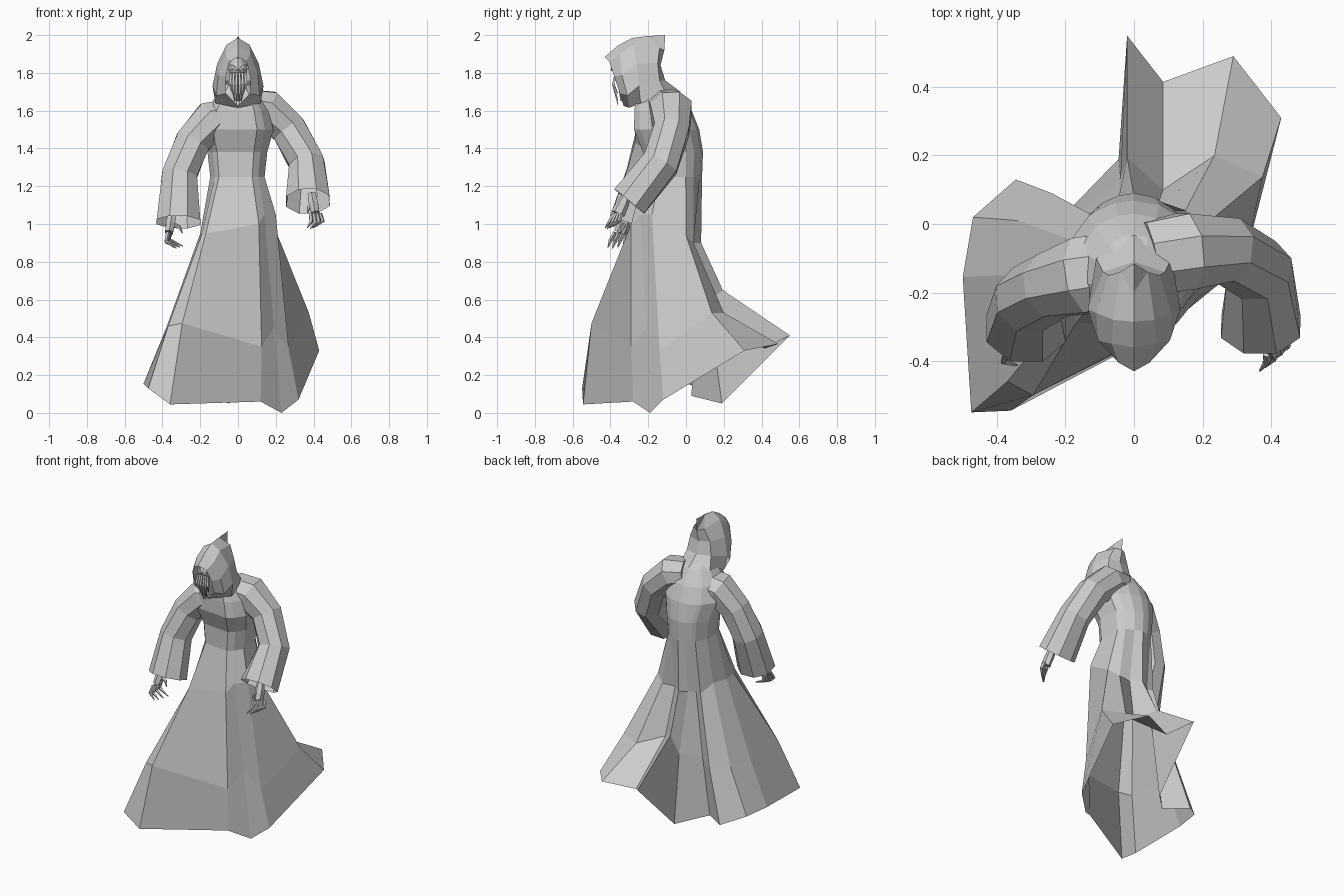
import bpy, bmesh, math
from mathutils import Vector

if "Cube" in bpy.data.objects:
    bpy.data.objects.remove(bpy.data.objects["Cube"])

grey = bpy.data.materials.new("robe grey")
grey.use_nodes = True
colour = (0.6, 0.6, 0.6, 1)
grey.diffuse_color = colour
grey.node_tree.nodes["Principled BSDF"].inputs["Base Color"].default_value = colour


def finish(name, bm, mirror=False):
    """Turn a bmesh into a flat shaded grey object."""
    bmesh.ops.remove_doubles(bm, verts=bm.verts, dist=0.0005)
    bmesh.ops.recalc_face_normals(bm, faces=bm.faces)
    mesh = bpy.data.meshes.new(name)
    bm.to_mesh(mesh)
    bm.free()
    mesh.materials.append(grey)
    obj = bpy.data.objects.new(name, mesh)
    bpy.context.collection.objects.link(obj)
    if mirror:
        modifier = obj.modifiers.new("Mirror", "MIRROR")
        modifier.use_clip = True
    return obj


def loft(bm, rows, closed=True, cap_start=False, cap_end=False):
    """Bridge rows of points that all have the same length."""
    grid = [[bm.verts.new(point) for point in row] for row in rows]
    count = len(rows[0])
    for low, high in zip(grid, grid[1:]):
        for i in range(count if closed else count - 1):
            j = (i + 1) % count
            bm.faces.new((low[i], low[j], high[j], high[i]))
    if cap_start:
        bm.faces.new(grid[0])
    if cap_end:
        bm.faces.new(grid[-1])


def tube(bm, path, radii, sides, cap_end=True):
    """Sweep an oval of changing size along a path."""
    path = [Vector(p) for p in path]
    rows = []
    for i, centre in enumerate(path):
        along = (path[min(i + 1, len(path) - 1)] - path[max(i - 1, 0)]).normalized()
        across = Vector((0, 1, 0)).cross(along).normalized()
        other = along.cross(across)
        wide, deep = radii[i]
        ring = []
        for k in range(sides):
            angle = math.tau * (k + 0.5) / sides
            ring.append(centre + across * wide * math.cos(angle) + other * deep * math.sin(angle))
        rows.append(ring)
    loft(bm, rows, True, True, cap_end)


# Robe: folds of the skirt, each ring running round from the front right corner
hem = [(-.36, -.545, .045), (.12, -.28, .06), (.23, -.19, 0), (.32, -.12, .07), (.43, .31, .33),
       (.29, .49, .365), (.085, .415, .34), (-.02, .55, .41), (-.045, .19, .05), (-.2, .03, .09),
       (-.345, .13, .1), (-.47, .02, .15), (-.5, -.155, .155), (-.475, -.55, .13)]
knee = [(-.295, -.5, .475), (.125, -.29, .35), (.19, -.21, .45), (.27, -.14, .33), (.375, .137, .53),
        (.235, .2, .53), (.085, .1, .58), (-.02, .195, .65), (-.04, .13, .5), (-.15, .035, .47),
        (-.24, .09, .44), (-.34, .01, .45), (-.38, -.15, .45), (-.37, -.46, .46)]
hip = [(-.17, -.29, .95), (.11, -.29, 1), (.14, -.24, 1.05), (.2, -.18, 1.05), (.21, 0, .94),
       (.15, .04, .9), (.06, .03, .9), (0, .08, .9), (-.05, .05, .9), (-.09, .02, .9),
       (-.13, .03, .9), (-.17, -.05, .95), (-.2, -.15, .95), (-.19, -.24, .95)]
# Bodice rings: height, half width, front, back
bodice = [(1.25, .15, -.25, .085), (1.38, .165, -.25, .09), (1.5, .2, -.3, .07),
          (1.6, .17, -.295, .03), (1.69, .11, -.28, -.03), (1.74, .07, -.25, -.09)]
rows = [hem, knee, hip]
for height, half, front, back in bodice:
    ring = []
    for x, y, z in hip:
        angle = math.atan2((y + .11) / .19, x / .2)
        ring.append((half * math.cos(angle), (front + back) / 2 + (back - front) / 2 * math.sin(angle), height))
    rows.append(ring)
bm = bmesh.new()
loft(bm, rows, cap_end=True)
finish("robe", bm)

# Sleeves: wide, open at the cuff
sleeves = {
    "left_sleeve": [(.05, -.1, 1.63), (.15, -.08, 1.61), (.27, -.075, 1.5), (.365, -.135, 1.32), (.37, -.3, 1.12)],
    "right_sleeve": [(-.04, -.13, 1.58), (-.14, -.15, 1.55), (-.24, -.18, 1.435), (-.31, -.22, 1.26), (-.315, -.305, 1.01)],
}
sizes = [(.09, .115), (.11, .12), (.1, .1), (.1, .105), (.125, .11)]
for name, path in sleeves.items():
    bm = bmesh.new()
    tube(bm, path, sizes, 8, cap_end=False)
    finish(name, bm)

# Hood: half arches from the crown down to the chin, then mirrored
rim = [(0, -.43, 1.885), (.045, -.405, 1.86), (.065, -.38, 1.78), (.065, -.35, 1.69), (0, -.33, 1.625)]
brow = [(0, -.36, 1.945), (.065, -.35, 1.9), (.105, -.34, 1.79), (.115, -.31, 1.68), (0, -.3, 1.615)]
crown = [(0, -.285, 1.985), (.06, -.28, 1.95), (.11, -.26, 1.85), (.135, -.25, 1.73), (.12, -.24, 1.64)]
nape = [(0, -.2, 1.995), (.04, -.14, 1.93), (.075, -.15, 1.85), (.09, -.14, 1.76), (.11, -.1, 1.68)]
spine = [(0, -.11, 2), (0, -.115, 1.92), (0, -.135, 1.84), (0, -.11, 1.76), (0, -.03, 1.7)]
bm = bmesh.new()
loft(bm, [rim, brow, crown, nape, spine], closed=False)
finish("hood", bm, mirror=True)

# Gaunt face with sunken cheeks
outline = [(1.88, .03, -.33), (1.85, .045, -.35), (1.82, .05, -.37), (1.78, .04, -.355), (1.72, .035, -.345), (1.65, .02, -.335)]
face_rows = []
for z, half, front in outline:
    face_rows.append([(0, front - .012, z), (half * .5, front, z), (half, front + .03, z), (half, front + .09, z), (0, front + .1, z)])
bm = bmesh.new()
loft(bm, face_rows, closed=False)
finish("face", bm, mirror=True)

# Brow ridges and the long mouth tendrils
bm = bmesh.new()
tube(bm, [(.008, -.39, 1.815), (.03, -.385, 1.835), (.05, -.355, 1.845)], [(.008, .01), (.01, .01), (.004, .004)], 4)
for x, bottom in ((.008, 1.63), (.022, 1.65), (.036, 1.69)):
    path = [(x, -.37, 1.8), (x * 1.2, -.385, 1.74), (x * .8, -.36, bottom)]
    tube(bm, path, [(.008, .008), (.009, .009), (.002, .002)], 4)
finish("face_tendrils", bm, mirror=True)


def hand(name, wrist, palm, spread, curl):
    """Bony hand hanging from the cuff, its knuckles in a row along spread and its fingers bent along curl."""
    wrist, palm, spread, curl = Vector(wrist), Vector(palm), Vector(spread), Vector(curl)
    down = (palm - wrist).normalized()
    bm = bmesh.new()
    tube(bm, [wrist, wrist.lerp(palm, .5), palm], [(.024, .022), (.028, .034), (.024, .038)], 6)
    for k in range(4):
        knuckle = palm + spread * (k - 1.5)
        middle = knuckle + down * (.055 - .006 * abs(k - 1)) + spread * (k - 1.5) * .3
        tip = middle + down * .035 + curl * (.8 + .2 * k)
        tube(bm, [knuckle, middle, tip], [(.012, .012), (.011, .011), (.003, .003)], 5)
    root = wrist.lerp(palm, .5)
    bend = root + curl * .9 + down * .02
    tube(bm, [root, bend, bend + down * .035 + curl * .4], [(.014, .014), (.011, .011), (.003, .003)], 5)
    finish(name, bm)


hand("left_hand", (.39, -.31, 1.16), (.41, -.36, 1.055), (.016, .012, 0), (-.032, -.012, 0))
hand("right_hand", (-.35, -.31, 1.05), (-.365, -.345, .955), (.004, .02, 0), (.055, 0, 0))
